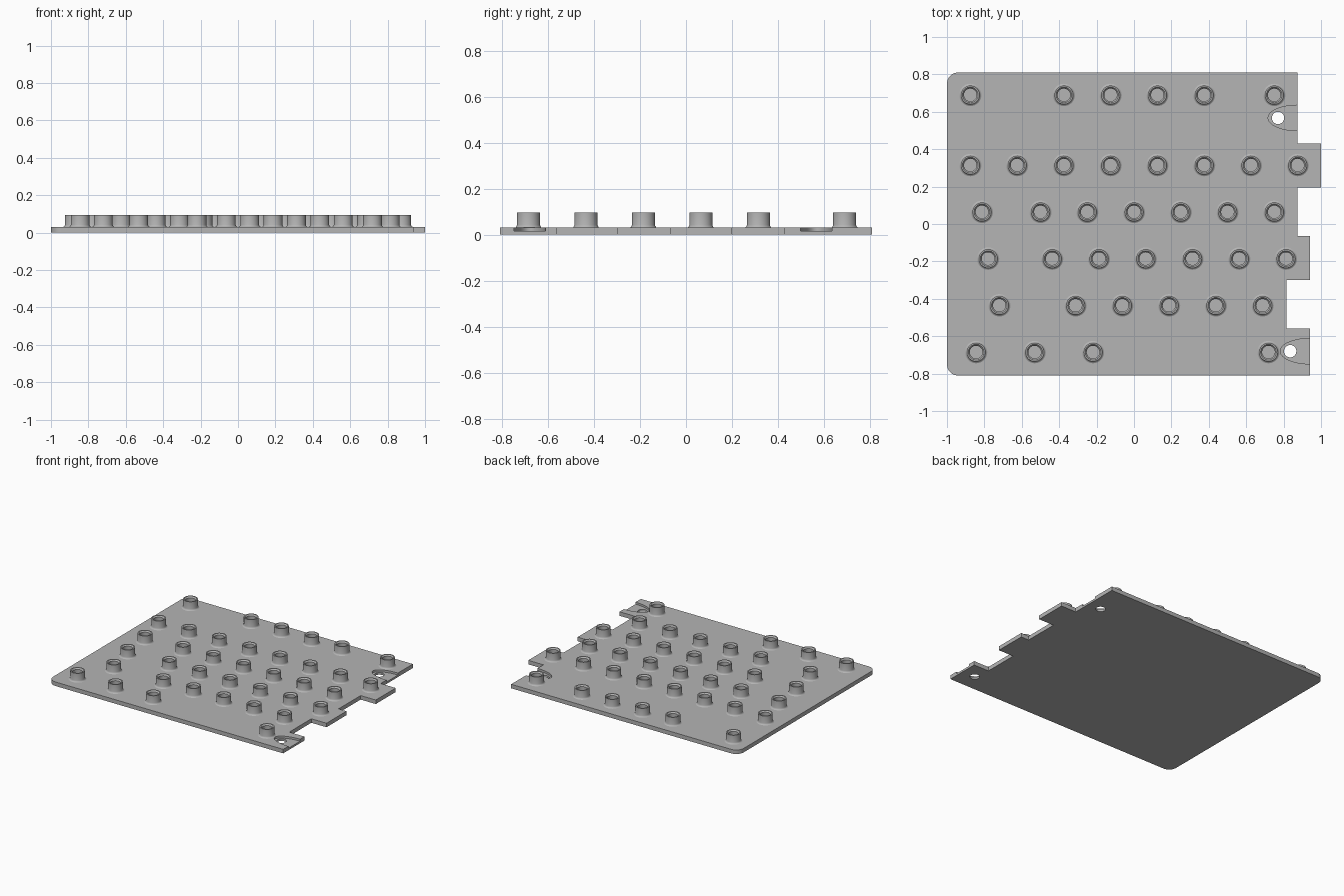
import bpy, bmesh
from math import cos, sin, pi, radians

if "Cube" in bpy.data.objects:
    bpy.data.objects.remove(bpy.data.objects["Cube"], do_unlink=True)

GREY = (0.46, 0.46, 0.46, 1)
grey = bpy.data.materials.new("plain grey")
grey.use_nodes = True
grey.diffuse_color = GREY
grey.node_tree.nodes["Principled BSDF"].inputs["Base Color"].default_value = GREY

PLATE_TOP = 0.03
STUD_TOP = 0.095
RECESS_FLOOR = 0.015


def add_object(name, bm):
    bmesh.ops.recalc_face_normals(bm, faces=bm.faces)
    mesh = bpy.data.meshes.new(name)
    bm.to_mesh(mesh)
    bm.free()
    mesh.materials.append(grey)
    ob = bpy.data.objects.new(name, mesh)
    bpy.context.collection.objects.link(ob)
    return ob


def prism(name, outline, z0, z1):
    bm = bmesh.new()
    face = bm.faces.new([bm.verts.new((x, y, z0)) for x, y in outline])
    up = bmesh.ops.extrude_face_region(bm, geom=[face])["geom"]
    bmesh.ops.translate(bm, vec=(0, 0, z1 - z0),
                        verts=[v for v in up if isinstance(v, bmesh.types.BMVert)])
    return add_object(name, bm)


def ellipse(cx, cy, rx, ry, start=0, end=2 * pi, n=40):
    return [(cx + rx * cos(start + (end - start) * i / n),
             cy + ry * sin(start + (end - start) * i / n)) for i in range(n)]


def smooth(ob):
    bpy.ops.object.select_all(action="DESELECT")
    ob.select_set(True)
    bpy.context.view_layer.objects.active = ob
    bpy.ops.object.shade_smooth_by_angle(angle=radians(35))


# Base plate with rounded left corners and a stepped right edge
H, R = 0.81, 0.06
stepped_edge = [(0.94, -H), (0.94, -0.56), (0.815, -0.56), (0.815, -0.30), (0.94, -0.30),
                (0.94, -0.065), (0.875, -0.065), (0.875, 0.195), (1, 0.195), (1, 0.43),
                (0.875, 0.43), (0.875, H)]
back_corner = ellipse(R - 1, H - R, R, R, pi / 2, pi, 8) + [(-1, H - R)]
front_corner = [(x, -y) for x, y in reversed(back_corner)]
plate = prism("base_plate", stepped_edge + back_corner + front_corner, 0, PLATE_TOP)

# Open recesses with screw holes at the right edge
cutters = []
for hole_x, y, edge in ((0.77, 0.567, 0.875), (0.835, -0.68, 0.94)):
    pocket = ellipse(edge, y, 0.158, 0.068, pi / 2, 3 * pi / 2) + [
        (edge, y - 0.068), (edge + 0.05, y - 0.068), (edge + 0.05, y + 0.068)]
    cutters.append(prism("recess_cutter", pocket, RECESS_FLOOR, 0.06))
    cutters.append(prism("hole_cutter", ellipse(hole_x, y, 0.033, 0.033), -0.02, 0.06))
bpy.context.view_layer.objects.active = plate
for cutter in cutters:
    mod = plate.modifiers.new("cut", "BOOLEAN")
    mod.operation, mod.solver, mod.object = "DIFFERENCE", "EXACT", cutter
    bpy.ops.object.modifier_apply(modifier=mod.name)
for cutter in cutters:
    bpy.data.objects.remove(cutter, do_unlink=True)
smooth(plate)

# Hollow stud: a lathed wall with a flared foot and a tapered blind bore
profile = [(0.06, PLATE_TOP), (0.055, 0.032), (0.052, 0.036), (0.05, 0.042),
           (0.05, STUD_TOP), (0.042, STUD_TOP), (0.034, 0.085), (0.034, 0.032), (0, 0.032)]
bm = bmesh.new()
verts = [bm.verts.new((r, 0, z)) for r, z in profile]
edges = [bm.edges.new(pair) for pair in zip(verts, verts[1:])]
bmesh.ops.spin(bm, geom=verts + edges, cent=(0, 0, 0), axis=(0, 0, 1),
               angle=2 * pi, steps=32)
bmesh.ops.remove_doubles(bm, verts=bm.verts, dist=0.0001)
stud = add_object("stud", bm)
smooth(stud)

# Stud rows on a quarter-unit pitch, each with its own offsets
P = 0.25
rows = [
    (0.69, [-0.875, 0.75] + [-0.375 + P * i for i in range(4)]),
    (0.315, [-0.875 + P * i for i in range(8)]),
    (0.065, [-0.813] + [-0.5 + P * i for i in range(6)]),
    (-0.185, [-0.78] + [-0.4375 + P * i for i in range(6)]),
    (-0.435, [-0.72] + [-0.3125 + P * i for i in range(5)]),
    (-0.685, [-0.844, -0.531, -0.219, 0.719]),
]
places = [(x, y, 0) for y, xs in rows for x in xs]
stud.location = places[0]
for place in places[1:]:
    copy = stud.copy()
    copy.location = place
    bpy.context.collection.objects.link(copy)
